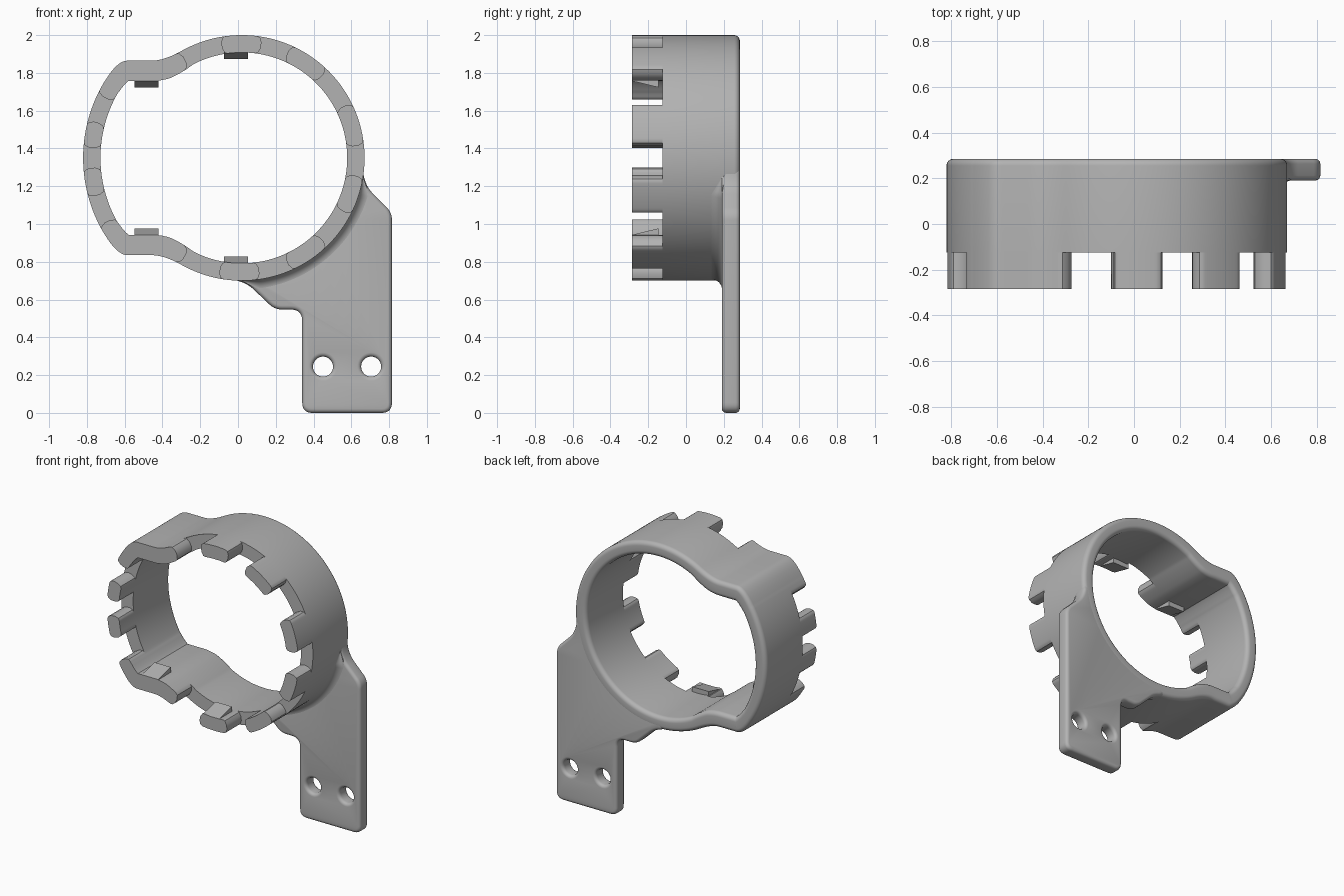
import bpy, bmesh, math
from mathutils import Vector

if "Cube" in bpy.data.objects:
    bpy.data.objects.remove(bpy.data.objects["Cube"], do_unlink=True)

grey = bpy.data.materials.new("plain grey")
grey.use_nodes = True
colour = (0.45, 0.45, 0.45, 1)
grey.diffuse_color = colour
grey.node_tree.nodes["Principled BSDF"].inputs["Base Color"].default_value = colour

CX, CZ, R = 0.02, 1.35, 0.65        # ring centre and outer radius
FRONT, BACK = -0.285, 0.285
SHOULDER = -0.125                   # where the wall ends and the tabs begin
WALL = 0.092


def finish(name, bm, angle=35):
    bmesh.ops.remove_doubles(bm, verts=bm.verts, dist=0.0002)
    bmesh.ops.recalc_face_normals(bm, faces=bm.faces)
    mesh = bpy.data.meshes.new(name)
    bm.to_mesh(mesh)
    bm.free()
    mesh.materials.append(grey)
    ob = bpy.data.objects.new(name, mesh)
    bpy.context.collection.objects.link(ob)
    bpy.ops.object.select_all(action='DESELECT')
    ob.select_set(True)
    bpy.context.view_layer.objects.active = ob
    bpy.ops.object.shade_smooth_by_angle(angle=math.radians(angle))
    return ob


def loft(name, sections, closed):
    """Skin a row of equal closed cross-sections."""
    bm = bmesh.new()
    rows = [[bm.verts.new(p) for p in sec] for sec in sections]
    n = len(rows[0])
    for i in range(len(rows) if closed else len(rows) - 1):
        a, b = rows[i], rows[(i + 1) % len(rows)]
        for j in range(n):
            k = (j + 1) % n
            bm.faces.new((a[j], a[k], b[k], b[j]))
    if not closed:
        bm.faces.new(rows[0])
        bm.faces.new(rows[-1])
    return finish(name, bm)


def arc(cx, cz, r, a0, a1, n):
    return [Vector((cx + r * math.cos(math.radians(a0 + (a1 - a0) * i / n)),
                    cz + r * math.sin(math.radians(a0 + (a1 - a0) * i / n)))) for i in range(n + 1)]


def bend(a, c, b, n=12):
    a, b, c = Vector(a), Vector(b), Vector(c)
    return [a.lerp(c, i / n).lerp(c.lerp(b, i / n), i / n) for i in range(n + 1)]


def resample(pts, n):
    loop = pts + [pts[0]]
    lengths = [(q - p).length for p, q in zip(loop, loop[1:])]
    step, out, k, run = sum(lengths) / n, [], 0, 0
    for i in range(n):
        while run + lengths[k] < i * step:
            run += lengths[k]
            k += 1
        out.append(loop[k].lerp(loop[k + 1], (i * step - run) / lengths[k]))
    return out


# Outer outline: round body with a squarer lobe on one side
upper = arc(CX, 0, R, 0, 119, 120)
upper += bend(upper[-1], (-0.39, 0.515), (-0.455, 0.515))
upper += bend((-0.585, 0.515), (-0.641, 0.515), (-0.709, 0.40))
upper += arc(-0.04, 0, 0.78, 149, 180, 36)
lower = [Vector((p.x, -p.y)) for p in reversed(upper[1:-1])]
N = 400
outer = resample(upper + lower, N)
inward, thick = [], []
for i, p in enumerate(outer):
    t = (outer[(i + 1) % N] - outer[i - 1]).normalized()
    inward.append(Vector((-t.y, t.x)))
    flat = max(0, 1 - abs(p.x + 0.5) / 0.22)
    thick.append(WALL + 0.016 * min(1, 2 * flat))


def wall_point(i, depth, y):
    p = outer[i % N] + inward[i % N] * depth
    return (p.x, y, p.y + CZ)


# Ring wall, rounded along its back rim
def ring_section(i):
    t, r, prof = thick[i], 0.03, [(0, SHOULDER)]
    quarter = [math.pi / 2 * k / 6 for k in range(7)]
    prof += [(r - r * math.cos(a), BACK - r + r * math.sin(a)) for a in quarter]
    prof += [(t - r + r * math.sin(a), BACK - r + r * math.cos(a)) for a in quarter]
    prof.append((t, SHOULDER))
    return [wall_point(i, d, y) for d, y in prof]


loft("ring_wall", [ring_section(i) for i in range(N)], True)

# Tabs standing on the front of the wall, as start and end angles
tabs = [(6, 26.5), (46, 66), (80.5, 100.5), (119.5, 156), (166.5, 176), (184, 194.5),
        (205, 240.5), (259, 279), (294, 314), (332.5, 351)]


def station(angle):
    return min(range(N), key=lambda i: abs(
        math.degrees(math.atan2(outer[i].y, outer[i].x - CX)) % 360 - angle))


step = (outer[1] - outer[0]).length
for number, (a0, a1) in enumerate(tabs, 1):
    s0, s1, r = station(a0), station(a1), 0.03
    sections = []
    for i in range(s0, s1 + 1):
        d = min(i - s0, s1 - i) * step
        e = r - math.sqrt(max(0, r * r - (r - d) ** 2)) if d < r else 0
        t = thick[i % N]
        sections.append([wall_point(i, u, y) for u, y in
                         ((e, FRONT), (e, SHOULDER + 0.01), (t - e, SHOULDER + 0.01), (t - e, FRONT))])
    loft(f"front_tab_{number}", sections, False)

# Wedge catches on the inner side of four tabs
for side, s in (("upper", 1), ("lower", -1)):
    for place, x, z in (("middle", -0.01, 0.557), ("lobe", -0.485, 0.407)):
        prof = [(FRONT, z + 0.01), (FRONT, z), (-0.145, z - 0.034), (-0.145, z + 0.01)]
        loft(f"{side}_{place}_catch",
             [[(x + w, y, CZ + s * h) for y, h in prof] for w in (-0.064, 0.064)], False)


# Mounting plate with two holes and softened edges
def rounded(corners):
    out = []
    for i, (x, z, cut) in enumerate(corners):
        c = Vector((x, z))
        if cut == 0:
            out.append(c)
            continue
        p = Vector(corners[i - 1][:2])
        q = Vector(corners[(i + 1) % len(corners)][:2])
        out += bend(c + (p - c).normalized() * cut, c, c + (q - c).normalized() * cut, 8)
    return out


inside = [(p.x, p.y, 0) for p in arc(CX, CZ, 0.58, -4, -93, 60)]
outline = rounded([(0.34, 0, 0.055), (0.815, 0, 0.055), (0.815, 1.06, 0.04), (0.675, 1.2, 0.06),
                   (0.66, 1.29, 0)] + inside + [(-0.02, 0.706, 0), (0.055, 0.68, 0.04),
                   (0.195, 0.547, 0.04), (0.34, 0.547, 0.06)])
curve = bpy.data.curves.new("plate_outline", 'CURVE')
curve.dimensions = '2D'
curve.fill_mode = 'BOTH'
for pts in [outline] + [arc(x, 0.245, 0.053, 0, 350, 35) for x in (0.45, 0.705)]:
    sp = curve.splines.new('POLY')
    sp.points.add(len(pts) - 1)
    for sp_point, p in zip(sp.points, pts):
        sp_point.co = (p.x, p.y, 0, 1)
    sp.use_cyclic_u = True
soft = 0.022
curve.bevel_depth, curve.bevel_resolution, curve.offset = soft, 3, -soft
curve.extrude = 0.0473 - soft
helper = bpy.data.objects.new("plate_helper", curve)
bpy.context.collection.objects.link(helper)
bpy.context.view_layer.update()
flat_mesh = bpy.data.meshes.new_from_object(helper.evaluated_get(bpy.context.evaluated_depsgraph_get()))
bpy.data.objects.remove(helper, do_unlink=True)
bm = bmesh.new()
bm.from_mesh(flat_mesh)
for v in bm.verts:
    v.co = (v.co.x, 0.2375 - v.co.z, v.co.y)
bpy.data.meshes.remove(flat_mesh)
finish("mounting_plate", bm, 40)

# Concave fillet where the plate meets the ring
sections = []
for k in range(61):
    a = -90 + 81 * k / 60
    f = 0.055 * max(0.02, min(1, (a + 90) / 8, (-9 - a) / 8))
    prof = [(R - 0.02, 0.2)]
    prof += [(R + f - f * math.cos(b), 0.191 - f + f * math.sin(b))
             for b in [math.pi / 2 * j / 8 for j in range(9)]]
    prof.append((R + f, 0.2))
    ca, sa = math.cos(math.radians(a)), math.sin(math.radians(a))
    sections.append([(CX + r * ca, y, CZ + r * sa) for r, y in prof])
loft("plate_fillet", sections, False)
